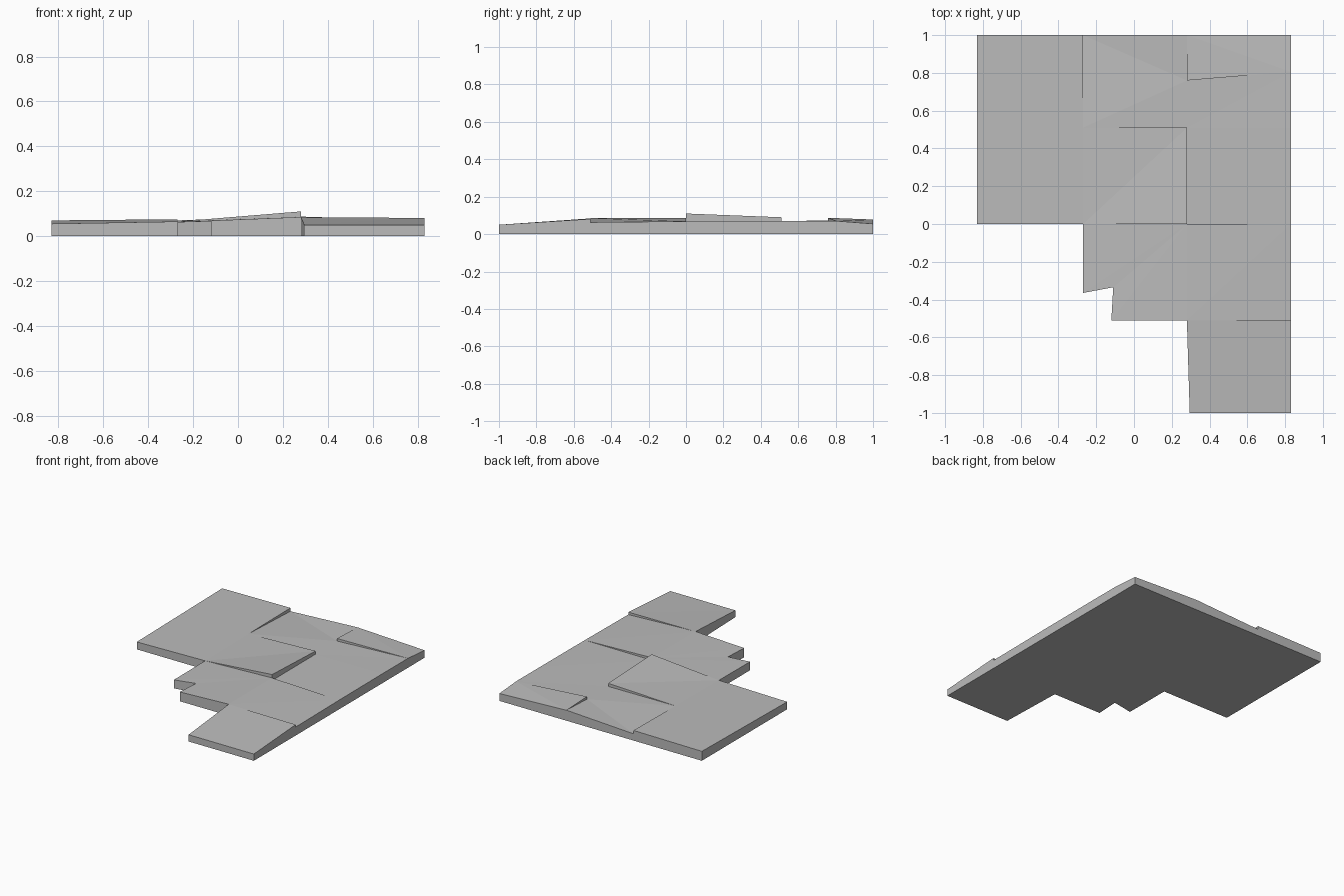
import bpy
import bmesh

# Remove the default object
default = bpy.data.objects.get("Cube")
if default:
    bpy.data.objects.remove(default, do_unlink=True)

# Single plain grey for the whole slab
grey = bpy.data.materials.new("plain_grey")
grey.use_nodes = True
colour = (0.5, 0.5, 0.5, 1)
grey.diffuse_color = colour
grey.node_tree.nodes["Principled BSDF"].inputs["Base Color"].default_value = colour

# Grid lines shared by the neighbouring plates
west, inner_west, inner_east, east = -0.83, -0.27, 0.28, 0.83
front, step, centre, middle, back = -1, -0.51, 0, 0.51, 1


def plate(name, corners):
    """Closed solid: a sloping top fanned from the first corner, down to the ground."""
    bm = bmesh.new()
    top = [bm.verts.new(corner) for corner in corners]
    base = [bm.verts.new((x, y, 0)) for x, y, z in corners]
    count = len(corners)
    for i in range(1, count - 1):
        bm.faces.new((top[0], top[i], top[i + 1]))
        bm.faces.new((base[0], base[i + 1], base[i]))
    for i in range(count):
        j = (i + 1) % count
        bm.faces.new((top[i], base[i], base[j], top[j]))
    bmesh.ops.recalc_face_normals(bm, faces=bm.faces)
    mesh = bpy.data.meshes.new(name)
    bm.to_mesh(mesh)
    bm.free()
    mesh.materials.append(grey)
    obj = bpy.data.objects.new(name, mesh)
    bpy.context.collection.objects.link(obj)
    return obj


# Long plate on the west side
plate("west_plate", [
    (west, centre, 0.055), (inner_west, centre, 0.065),
    (inner_west, middle, 0.07), (inner_west, back, 0.075), (west, back, 0.07)])

# Tilted plate whose corner stands highest
plate("raised_centre_plate", [
    (inner_west, centre, 0.065), (inner_east, centre, 0.11),
    (inner_east, middle, 0.09), (inner_west, middle, 0.07)])

# Back row, with the small lifted corner
plate("back_centre_plate", [
    (inner_east, 0.76, 0.068), (inner_east, back, 0.078), (inner_west, back, 0.05),
    (inner_west, middle, 0.07), (inner_east, middle, 0.067)])
plate("back_east_plate", [
    (inner_east, middle, 0.067), (east, middle, 0.07),
    (east, 0.805, 0.07), (inner_east, 0.76, 0.068)])
plate("lifted_corner_plate", [
    (inner_east, back, 0.078), (inner_east, 0.76, 0.087),
    (east, 0.805, 0.07), (east, back, 0.055)])

# East column
plate("east_plate", [
    (inner_east, centre, 0.066), (east, centre, 0.068),
    (east, middle, 0.07), (inner_east, middle, 0.067)])
plate("front_east_plate", [
    (inner_east, step, 0.085), (east, step, 0.063),
    (east, centre, 0.068), (inner_east, centre, 0.085)])
plate("front_end_plate", [
    (0.295, front, 0.05), (east, front, 0.05),
    (east, step, 0.081), (inner_east, step, 0.084)])

# Notched plate at the front
plate("notched_front_plate", [
    (inner_east, centre, 0.085), (inner_west, centre, 0.065),
    (inner_west, -0.365, 0.063), (-0.11, -0.335, 0.068),
    (-0.12, step, 0.069), (inner_east, step, 0.085)])
